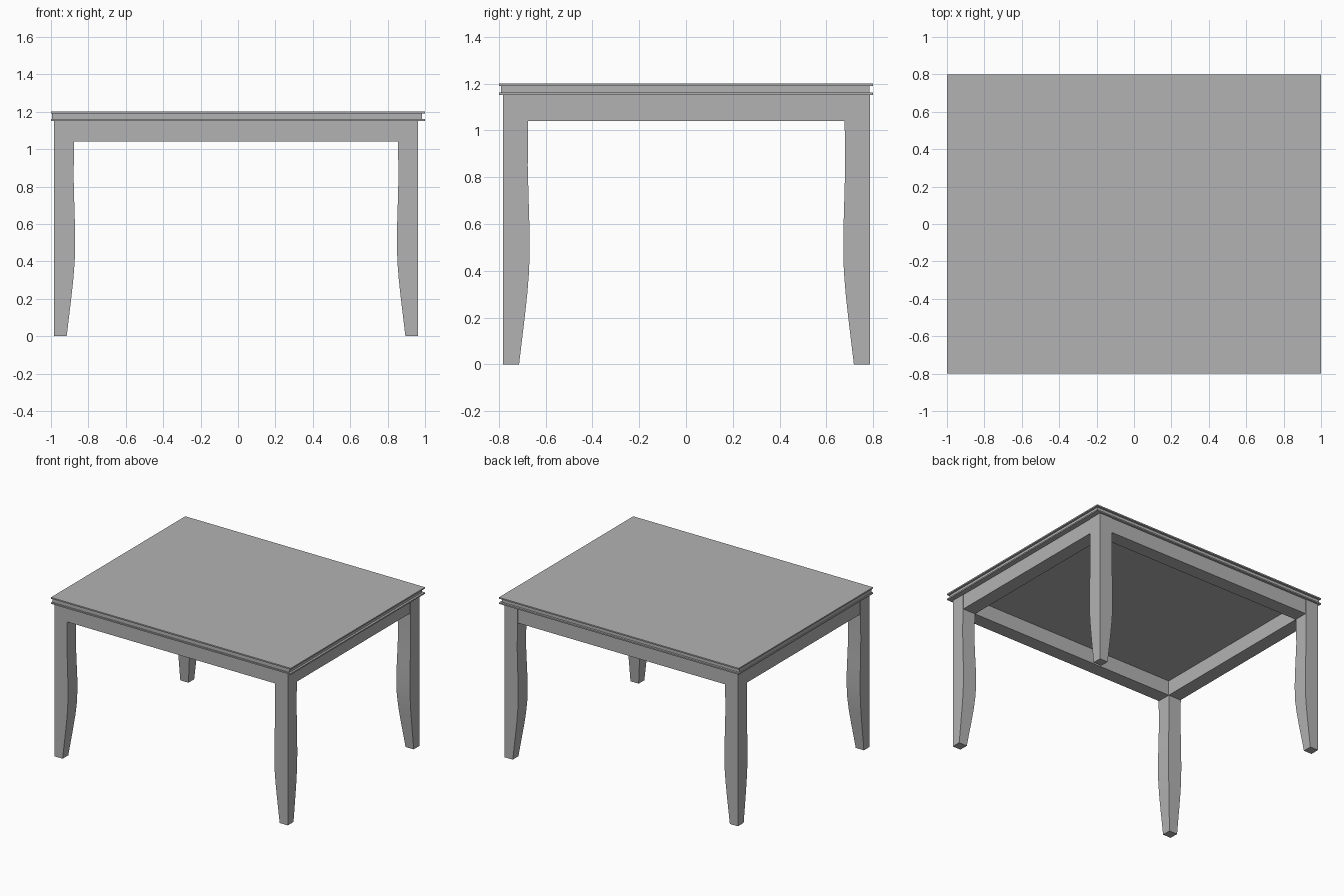
import bpy
import bmesh

cube = bpy.data.objects.get("Cube")
if cube:
    bpy.data.objects.remove(cube, do_unlink=True)

grey = bpy.data.materials.new("plain_grey")
grey.use_nodes = True
colour = (0.45, 0.45, 0.45, 1)
grey.diffuse_color = colour
grey.node_tree.nodes["Principled BSDF"].inputs["Base Color"].default_value = colour


def finish(name, bm):
    bmesh.ops.recalc_face_normals(bm, faces=bm.faces)
    mesh = bpy.data.meshes.new(name)
    bm.to_mesh(mesh)
    bm.free()
    mesh.materials.append(grey)
    obj = bpy.data.objects.new(name, mesh)
    bpy.context.collection.objects.link(obj)
    return obj


def box(name, x0, x1, y0, y1, z0, z1):
    bm = bmesh.new()
    bmesh.ops.create_cube(bm, size=1)
    for v in bm.verts:
        v.co.x = x1 if v.co.x > 0 else x0
        v.co.y = y1 if v.co.y > 0 else y0
        v.co.z = z1 if v.co.z > 0 else z0
    return finish(name, bm)


# Leg frame extents
LEFT, RIGHT, FRONT, BACK = -0.984, 0.963, -0.782, 0.786
LEG = 0.108
APRON_LOW, APRON_TOP = 1.04, 1.152

# Height and square width of each leg section
PROFILE = [(0, 0.068), (0.1, 0.08), (0.2, 0.092), (0.3, 0.103), (0.4, 0.111),
           (0.5, 0.113), (0.6, 0.112), (0.7, 0.109), (0.85, 0.105),
           (1.0, 0.107), (APRON_TOP, LEG)]


def leg(name, x, y, sx, sy):
    """Loft square sections that keep the outer corner straight."""
    bm = bmesh.new()
    rings = []
    for z, w in PROFILE:
        rings.append([bm.verts.new((x + sx * a * w, y + sy * b * w, z))
                      for a, b in ((0, 0), (1, 0), (1, 1), (0, 1))])
    for low, high in zip(rings, rings[1:]):
        for i in range(4):
            j = (i + 1) % 4
            bm.faces.new((low[i], low[j], high[j], high[i]))
    bm.faces.new(rings[0])
    bm.faces.new(rings[-1])
    obj = finish(name, bm)
    obj.data.shade_smooth()
    bpy.context.view_layer.objects.active = obj
    obj.select_set(True)
    bpy.ops.object.shade_smooth_by_angle(angle=0.5)
    obj.select_set(False)


# Legs
for side, x, sx in (("right", LEFT, 1), ("left", RIGHT, -1)):
    for end, y, sy in (("front", FRONT, 1), ("back", BACK, -1)):
        leg(f"{end}_{side}_leg", x, y, sx, sy)

# Aprons between the legs
gap = 0.003
for name, y0, y1 in (("front_apron", FRONT + gap, FRONT + LEG),
                     ("back_apron", BACK - LEG, BACK - gap)):
    box(name, LEFT + LEG, RIGHT - LEG, y0, y1, APRON_LOW, APRON_TOP)
for name, x0, x1 in (("right_apron", LEFT + gap, LEFT + LEG),
                     ("left_apron", RIGHT - LEG, RIGHT - gap)):
    box(name, x0, x1, FRONT + LEG, BACK - LEG, APRON_LOW, APRON_TOP)

# Layered tabletop
box("lower_tabletop_edge", -1, 1, -0.8, 0.8, 1.152, 1.162)
box("tabletop_core", -0.994, 0.984, -0.791, 0.784, 1.162, 1.191)
box("upper_tabletop", -1, 1, -0.8, 0.8, 1.191, 1.201)
